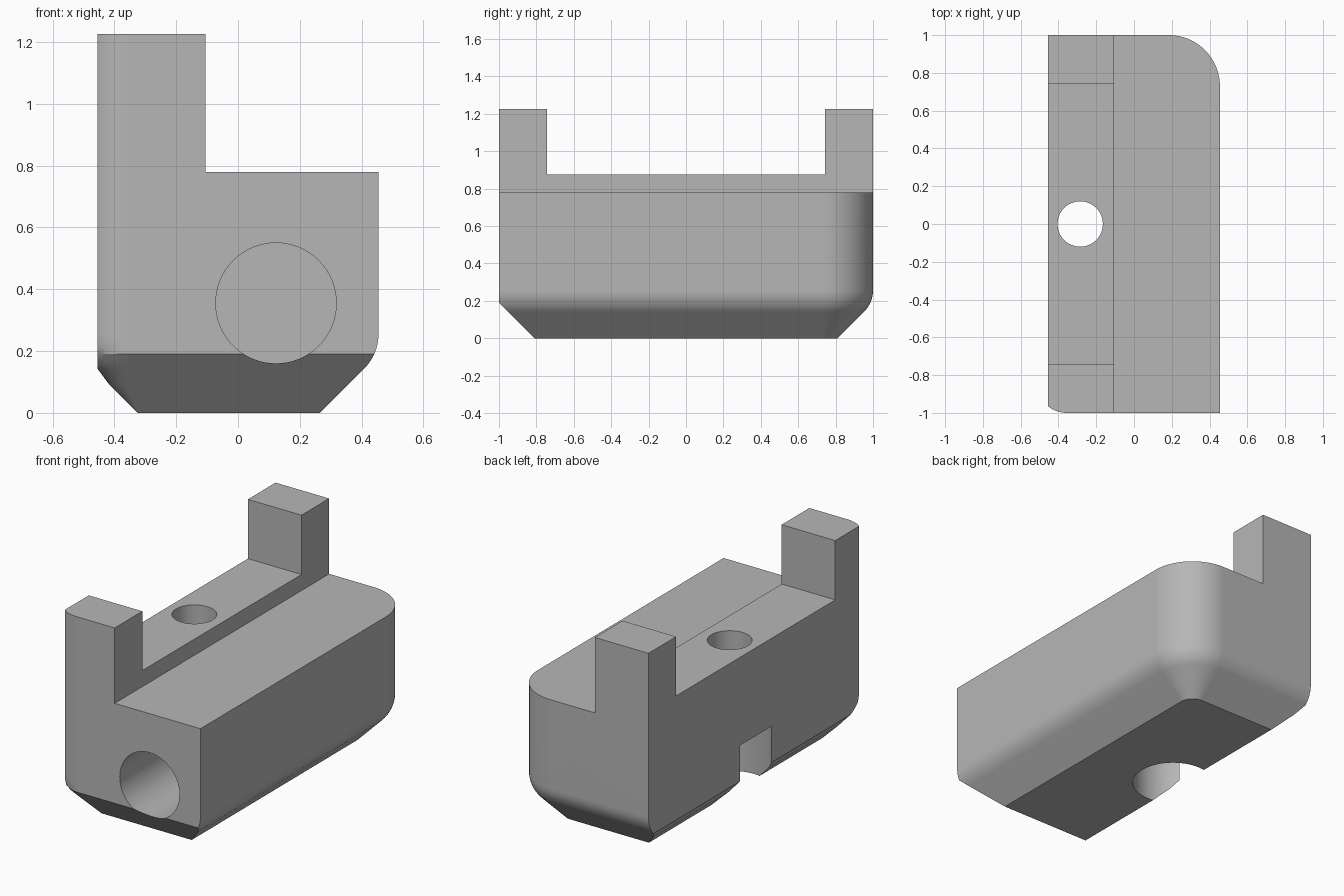
import bpy, bmesh, math
from mathutils import Matrix

old = bpy.data.objects.get("Cube")
if old:
    bpy.data.objects.remove(old, do_unlink=True)

GREY = (0.47, 0.47, 0.47, 1)
mat = bpy.data.materials.new("plain grey")
mat.use_nodes = True
mat.diffuse_color = GREY
mat.node_tree.nodes["Principled BSDF"].inputs["Base Color"].default_value = GREY

SIDE, CHAMFER, BLEND, BLEND_TOP = 0.455, 0.19, 0.16, 0.256


def make_object(name, bm):
    bmesh.ops.recalc_face_normals(bm, faces=bm.faces)
    mesh = bpy.data.meshes.new(name)
    bm.to_mesh(mesh)
    bm.free()
    mesh.materials.append(mat)
    ob = bpy.data.objects.new(name, mesh)
    bpy.context.collection.objects.link(ob)
    return ob


def inset(z):
    """Blended bottom chamfer: how far the wall steps in at height z."""
    if z >= BLEND_TOP:
        return 0
    if z <= 0.143:
        return CHAMFER - z
    return BLEND - math.sqrt(BLEND ** 2 - (BLEND_TOP - z) ** 2)


def outline(z):
    d = inset(z)
    front = -1 + max(0, CHAMFER - z)
    pts = []
    # small front corner, trimmed by the flat side
    r = max(0.002, BLEND * min(1, z / CHAMFER))
    cx, cy = -0.515 + d + r, front + r
    start = math.acos(min(1, (cx + SIDE) / r))
    for i in range(13):
        a = start + (math.pi / 2 - start) * i / 12
        pts.append((cx - r * math.cos(a), cy - r * math.sin(a), z))
    pts.append((SIDE - d, front, z))
    # large rear corner
    r = 0.27 - d
    for i in range(17):
        a = math.pi / 2 * i / 16
        pts.append((SIDE - 0.27 + r * math.cos(a), 0.73 + r * math.sin(a), z))
    pts.append((max(-SIDE, -0.515 + d), 1 - d, z))
    return pts


# Body: stacked outlines from the base to the post tops
bm = bmesh.new()
levels = [0, 0.045, 0.09, 0.143, 0.155, 0.17, 0.19, 0.21, 0.23, BLEND_TOP, 1.225]
rings = [[bm.verts.new(p) for p in outline(z)] for z in levels]
for low, high in zip(rings, rings[1:]):
    for i in range(len(low)):
        j = (i + 1) % len(low)
        bm.faces.new((low[i], low[j], high[j], high[i]))
bm.faces.new(rings[0][::-1])
bm.faces.new(rings[-1])
body = make_object("block_body", bm)


def cut(cutter):
    mod = body.modifiers.new("cut", 'BOOLEAN')
    mod.operation, mod.solver, mod.object = 'DIFFERENCE', 'EXACT', cutter
    bpy.context.view_layer.objects.active = body
    bpy.ops.object.modifier_apply(modifier=mod.name)
    bpy.data.objects.remove(cutter, do_unlink=True)


def box(name, lo, hi):
    bm = bmesh.new()
    bmesh.ops.create_cube(bm, size=1)
    for v in bm.verts:
        v.co = [(l + h) / 2 + c * (h - l) for l, h, c in zip(lo, hi, v.co)]
    return make_object(name, bm)


def rod(name, radius, depth, centre, along_y=False):
    bm = bmesh.new()
    turn = Matrix.Rotation(math.pi / 2 if along_y else 0, 4, 'X')
    bmesh.ops.create_cone(bm, cap_ends=True, segments=64, radius1=radius, radius2=radius,
                          depth=depth, matrix=Matrix.Translation(centre) @ turn)
    return make_object(name, bm)


# Step, gap between the posts, and the holes
cut(box("step_cutter", (-0.105, -2, 0.78), (1, 2, 2)))
cut(box("gap_cutter", (-1, -0.742, 0.875), (1, 0.742, 2)))
cut(rod("bolt_hole_cutter", 0.12, 4, (-0.285, 0, 0)))
cut(rod("counterbore_cutter", 0.225, 1, (-0.285, 0, -0.145)))
cut(rod("front_bore_cutter", 0.195, 2, (0.123, -0.3, 0.355), True))

# Smooth curved surfaces, keep flat ones crisp
bpy.ops.object.select_all(action='DESELECT')
body.select_set(True)
bpy.context.view_layer.objects.active = body
bpy.ops.object.shade_smooth_by_angle(angle=math.radians(25))
weighted = body.modifiers.new("weighted_normals", 'WEIGHTED_NORMAL')
weighted.keep_sharp = True
